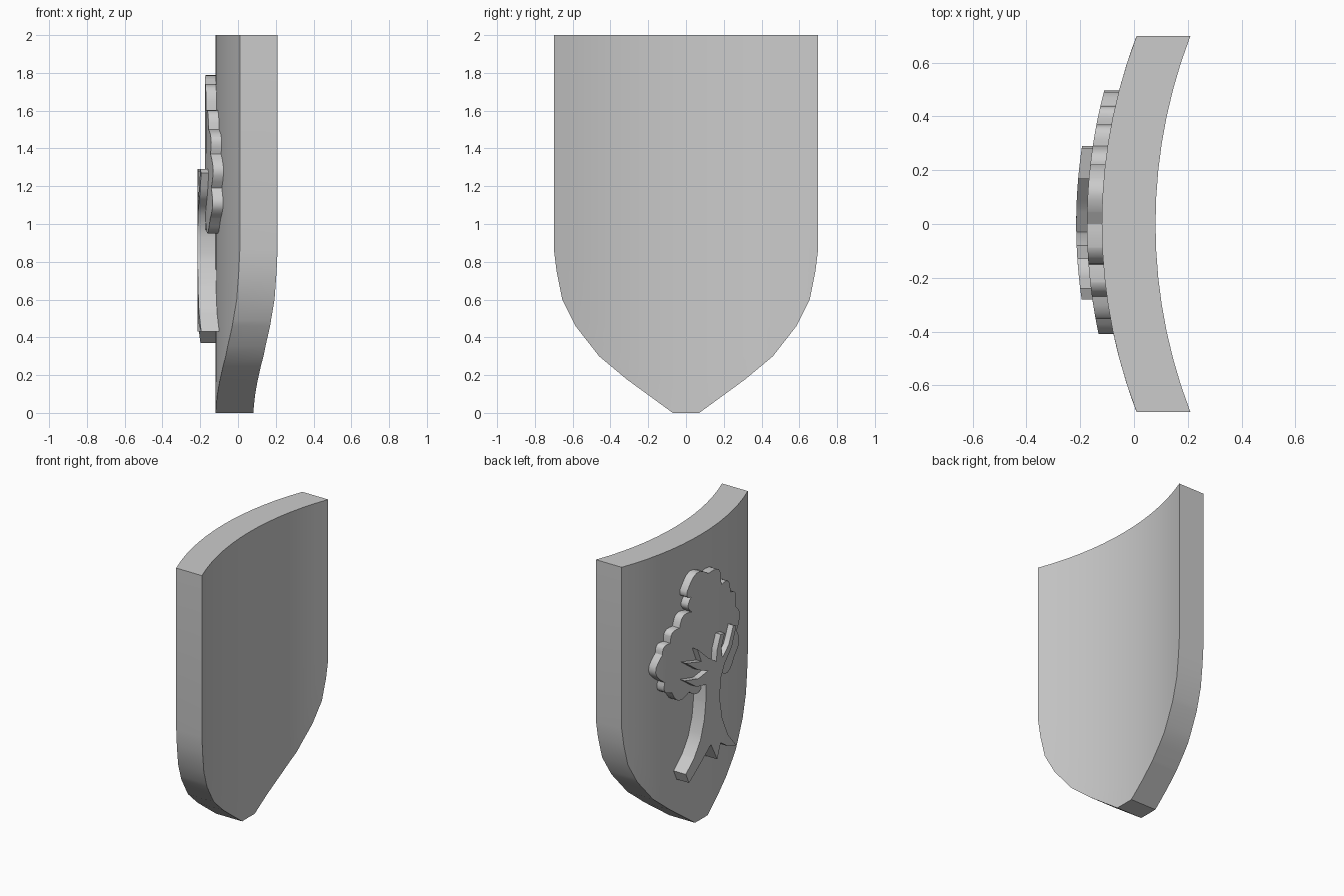
import bpy
import bmesh
import math
from mathutils import Vector

if "Cube" in bpy.data.objects:
    bpy.data.objects.remove(bpy.data.objects["Cube"])

RADIUS = 1.95       # bend of the shield about an upright axis
FRONT = -0.12       # x of the bulging face on the centre line

stone = bpy.data.materials.new("plain grey")
stone.use_nodes = True
grey = (0.6, 0.6, 0.6, 1)
stone.diffuse_color = grey
stone.node_tree.nodes["Principled BSDF"].inputs["Base Color"].default_value = grey


def bend(y):
    """Distance the curved face falls back at a given y."""
    return RADIUS - math.sqrt(RADIUS ** 2 - y ** 2)


def curved_plate(name, outline, inner, outer, strips=14):
    """Fill a (y, z) outline, thicken it along x and bend it."""
    bm = bmesh.new()
    verts = [bm.verts.new((outer, y, z)) for y, z in outline]
    edges = [bm.edges.new((a, b)) for a, b in zip(verts, verts[1:] + verts[:1])]
    bmesh.ops.triangle_fill(bm, edges=edges, use_beauty=True)
    # upright cuts let the flat plate follow the bend
    low = min(y for y, z in outline)
    high = max(y for y, z in outline)
    for i in range(1, strips):
        y = low + (high - low) * i / strips
        geom = bm.verts[:] + bm.edges[:] + bm.faces[:]
        bmesh.ops.bisect_plane(bm, geom=geom, plane_co=(0, y, 0), plane_no=(0, 1, 0))
    result = bmesh.ops.extrude_face_region(bm, geom=bm.faces[:], use_keep_orig=True)
    for item in result["geom"]:
        if isinstance(item, bmesh.types.BMVert):
            item.co.x = inner
    for v in bm.verts:
        v.co.x += bend(v.co.y)
    bmesh.ops.recalc_face_normals(bm, faces=bm.faces[:])
    mesh = bpy.data.meshes.new(name)
    bm.to_mesh(mesh)
    bm.free()
    mesh.materials.append(stone)
    obj = bpy.data.objects.new(name, mesh)
    bpy.context.collection.objects.link(obj)
    bpy.ops.object.select_all(action="DESELECT")
    obj.select_set(True)
    bpy.context.view_layer.objects.active = obj
    bpy.ops.object.shade_smooth_by_angle(angle=math.radians(30))
    return obj


def scallop(valleys, bulge=0.33, steps=6):
    """Join clockwise-from-the-left valley points with outward arcs."""
    points = []
    for a, b in zip(valleys, valleys[1:] + valleys[:1]):
        a, b = Vector(a), Vector(b)
        chord = b - a
        outward = Vector((chord.y, -chord.x)) * -1
        for i in range(steps):
            t = i / steps
            points.append(tuple(a + chord * t + outward * bulge * math.sin(math.pi * t)))
    return points


# Shield body: half outline mirrored across the centre
half = [(0.7, 2), (0.7, 0.87), (0.685, 0.75), (0.655, 0.6), (0.585, 0.46),
        (0.46, 0.3), (0.31, 0.175), (0.07, 0)]
shield_outline = half + [(-y, z) for y, z in reversed(half)]
curved_plate("shield_body", shield_outline, FRONT + 0.2, FRONT)

# Leafy crown: valleys between the rounded lobes
valleys = [(0.22, 1.69), (0, 1.74), (-0.15, 1.6), (-0.27, 1.5), (-0.34, 1.37),
           (-0.36, 1.19), (-0.33, 1.03), (-0.12, 1.01), (0.05, 1.0), (0.2, 0.98),
           (0.36, 1.03), (0.42, 1.12), (0.44, 1.32), (0.37, 1.38), (0.29, 1.46),
           (0.17, 1.53), (0.18, 1.64)]
crown_outline = scallop([(-y, z) for y, z in valleys])
crown_outline = [(-y, z) for y, z in crown_outline]
curved_plate("tree_crown", crown_outline, FRONT + 0.05, FRONT - 0.055)

# Trunk with spreading roots and forked branches
roots = [(0.08, 1.0), (0.085, 0.88), (0.1, 0.76), (0.14, 0.63), (0.2, 0.53),
         (0.28, 0.44), (0.25, 0.37), (0.17, 0.44), (0.09, 0.51), (0.03, 0.56),
         (-0.04, 0.43), (-0.08, 0.53), (-0.17, 0.47), (-0.28, 0.43),
         (-0.17, 0.55), (-0.1, 0.69), (-0.07, 0.84), (-0.08, 0.98)]
branches = [(-0.13, 1.07), (-0.22, 1.15), (-0.28, 1.27), (-0.24, 1.29),
            (-0.18, 1.18), (-0.1, 1.12), (-0.09, 1.2), (-0.13, 1.28),
            (-0.08, 1.29), (-0.04, 1.2), (-0.03, 1.12), (0.06, 1.18),
            (0.17, 1.28), (0.13, 1.18), (0.28, 1.22), (0.16, 1.13),
            (0.06, 1.09), (0.16, 1.07), (0.29, 1.1), (0.18, 1.02)]
curved_plate("tree_trunk", roots + branches, FRONT + 0.05, FRONT - 0.095)
